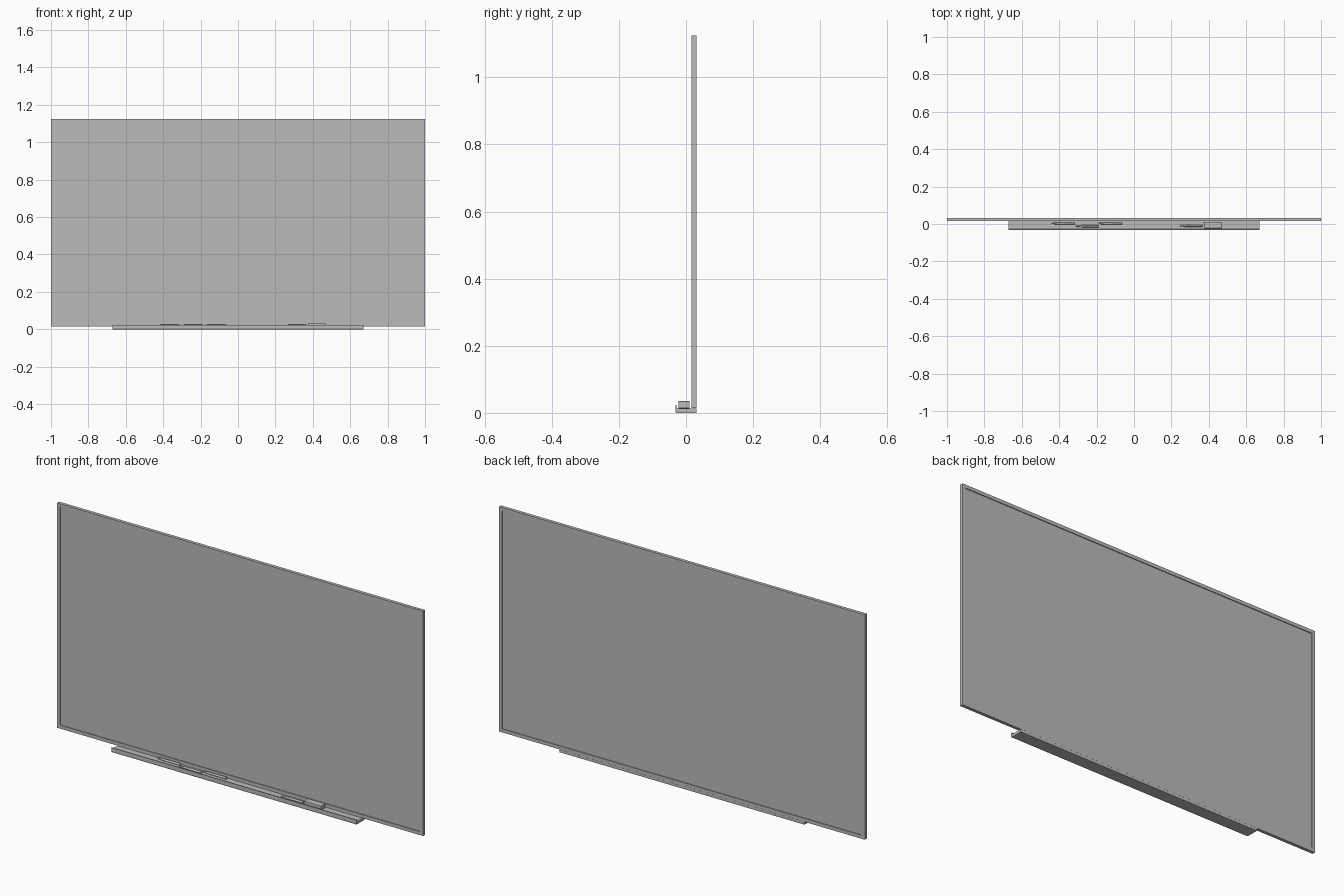
import bpy, bmesh, math

if "Cube" in bpy.data.objects:
    bpy.data.objects.remove(bpy.data.objects["Cube"])

grey = bpy.data.materials.new("plain grey")
grey.diffuse_color = (0.5, 0.5, 0.5, 1)
grey.use_nodes = True
grey.node_tree.nodes["Principled BSDF"].inputs["Base Color"].default_value = grey.diffuse_color


def finish(name, bm):
    bmesh.ops.recalc_face_normals(bm, faces=bm.faces)
    me = bpy.data.meshes.new(name)
    bm.to_mesh(me)
    bm.free()
    me.materials.append(grey)
    ob = bpy.data.objects.new(name, me)
    bpy.context.collection.objects.link(ob)
    return ob


def box(name, x, y, z, bevel=0):
    bm = bmesh.new()
    bmesh.ops.create_cube(bm, size=1)
    for v in bm.verts:
        for i, (lo, hi) in enumerate((x, y, z)):
            v.co[i] = lo if v.co[i] < 0 else hi
    if bevel:
        bmesh.ops.bevel(bm, geom=bm.edges[:], offset=bevel, segments=2,
                        profile=0.5, affect='EDGES')
    return finish(name, bm)


def extrude_x(name, profile, x0, x1):
    """Extrude a (y, z) outline along x."""
    bm = bmesh.new()
    face = bm.faces.new([bm.verts.new((x0, y, z)) for y, z in profile])
    ext = bmesh.ops.extrude_face_region(bm, geom=[face])
    new = [g for g in ext["geom"] if isinstance(g, bmesh.types.BMVert)]
    bmesh.ops.translate(bm, verts=new, vec=(x1 - x0, 0, 0))
    return finish(name, bm)


def marker(name, x0, x1, y, z=0.0195):
    """Pen lying along x with a stepped, narrowing cap on the left."""
    n, rings = 16, []
    bm = bmesh.new()
    for x, r in ((x0, 0.003), (x0 + 0.012, 0.0042), (x0 + 0.045, 0.0062),
                 (x0 + 0.046, 0.0055), (x1 - 0.001, 0.0055), (x1, 0.0045)):
        rings.append([bm.verts.new((x, y + r * math.cos(2 * math.pi * i / n),
                                    z + r * math.sin(2 * math.pi * i / n)))
                      for i in range(n)])
    for a, b in zip(rings, rings[1:]):
        for i in range(n):
            j = (i + 1) % n
            bm.faces.new((a[i], a[j], b[j], b[i]))
    bm.faces.new(rings[0])
    bm.faces.new(rings[-1])
    ob = finish(name, bm)
    bpy.context.view_layer.objects.active = ob
    ob.select_set(True)
    bpy.ops.object.shade_smooth_by_angle(angle=math.radians(35))
    ob.select_set(False)


# Writing panel, recessed on both sides of the frame
BOT, TOP, W = 0.014, 1.125, 0.017
FY = (0.016, 0.032)
box("writing_panel", (-0.99, 0.99), (0.020, 0.028), (BOT + 0.005, TOP - 0.005))

# Frame rails
for side, (x0, x1) in (("left", (-1, -1 + W)), ("right", (1 - W, 1))):
    box("frame_" + side, (x0, x1), FY, (BOT, TOP))
for side, (z0, z1) in (("bottom", (BOT, BOT + W)), ("top", (TOP - W, TOP))):
    box("frame_" + side, (-1 + W, 1 - W), FY, (z0, z1))

# Pen tray with a raised front lip
extrude_x("pen_tray", [(0.032, 0), (0.032, 0.0138), (-0.026, 0.0138),
                       (-0.028, 0.015), (-0.028, 0.022), (-0.0295, 0.024),
                       (-0.032, 0.023), (-0.032, 0.002), (-0.030, 0)],
          -0.67, 0.67)

# Markers and eraser lying in the tray
for i, (x0, x1, y) in enumerate(((-0.44, -0.315, 0.003), (-0.31, -0.19, -0.012),
                                 (-0.19, -0.065, 0.003), (0.245, 0.365, -0.010))):
    marker("marker_%d" % (i + 1), x0, x1, y)
box("eraser", (0.375, 0.47), (-0.023, 0.011), (0.0135, 0.035), 0.002)
